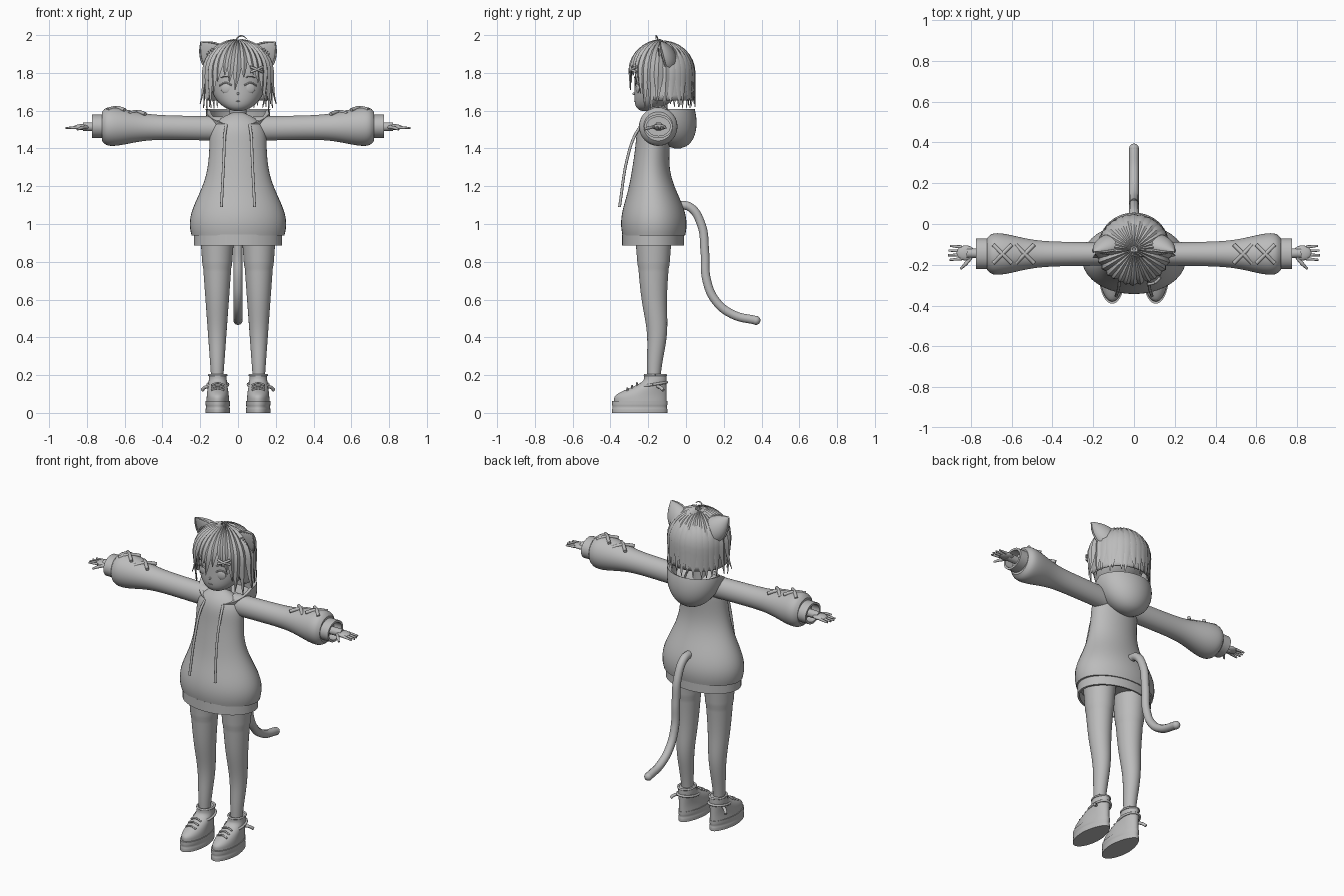
import bpy, bmesh, random
from math import sin, cos, pi, radians, sqrt, exp
from mathutils import Vector

random.seed(4)
cube = bpy.data.objects.get("Cube")
if cube:
    bpy.data.objects.remove(cube)

grey = bpy.data.materials.new("plain_grey")
grey.use_nodes = True
grey.diffuse_color = (.5, .5, .5, 1)
grey.node_tree.nodes["Principled BSDF"].inputs["Base Color"].default_value = grey.diffuse_color


def mix(a, b, t):
    return a + (b - a) * t


def bump(value, centre, width):
    return exp(-((value - centre) / width) ** 2)


def smooth(t):
    t = min(1, max(0, t))
    return t * t * (3 - 2 * t)


def finish(ob):
    if not ob.data.materials:
        ob.data.materials.append(grey)
    bpy.ops.object.select_all(action='DESELECT')
    ob.select_set(True)
    bpy.context.view_layer.objects.active = ob
    bpy.ops.object.shade_smooth_by_angle(angle=radians(40))
    return ob


def skin(name, rings, closed=True):
    """Join a list of point rings into one surface, capped when the rings are closed."""
    bm = bmesh.new()
    rows = [[bm.verts.new(p) for p in ring] for ring in rings]
    count = len(rows[0])
    for a, b in zip(rows, rows[1:]):
        for i in range(count if closed else count - 1):
            j = (i + 1) % count
            bm.faces.new((a[i], a[j], b[j], b[i]))
    if closed:
        bm.faces.new(rows[0])
        bm.faces.new(rows[-1])
    bmesh.ops.recalc_face_normals(bm, faces=bm.faces)
    mesh = bpy.data.meshes.new(name)
    bm.to_mesh(mesh)
    bm.free()
    ob = bpy.data.objects.new(name, mesh)
    bpy.context.collection.objects.link(ob)
    return finish(ob)


def loft(name, shape, steps=20, axis='z', side=1, bend=None, sides=40):
    """shape(t) gives position along the axis, two centre offsets and two radii."""
    rings = []
    for k in range(steps + 1):
        w, cu, cv, ru, rv = shape(k / steps)
        ring = []
        for i in range(sides):
            a = 2 * pi * i / sides
            u, v = cu + ru * cos(a), cv + rv * sin(a)
            p = Vector((u, v, w)) if axis == 'z' else Vector((w, u, v))
            p = bend(p) if bend else p
            ring.append((p.x * side, p.y, p.z))
        rings.append(ring)
    return skin(name, rings)


def tube(name, points, radius, side=1, tip=1):
    curve = bpy.data.curves.new(name, 'CURVE')
    curve.dimensions = '3D'
    curve.bevel_depth, curve.bevel_resolution, curve.use_fill_caps = radius, 3, True
    spline = curve.splines.new('BEZIER')
    spline.bezier_points.add(len(points) - 1)
    for b, p in zip(spline.bezier_points, points):
        b.co = (p[0] * side, p[1], p[2])
        b.handle_left_type = b.handle_right_type = 'AUTO'
    spline.bezier_points[-1].radius = tip
    ob = bpy.data.objects.new(name, curve)
    bpy.context.collection.objects.link(ob)
    bpy.ops.object.select_all(action='DESELECT')
    ob.select_set(True)
    bpy.context.view_layer.objects.active = ob
    bpy.ops.object.convert(target='MESH')
    return finish(bpy.context.object)


def ball(name, centre, radii):
    bpy.ops.mesh.primitive_uv_sphere_add(segments=24, ring_count=12, location=centre)
    ob = bpy.context.object
    ob.name, ob.scale = name, radii
    return finish(ob)


# Hoodie body: a bell that closes at the shoulders
def body_shape(t):
    z = mix(.94, 1.59, t)
    bell = bump(z, 1, .2)
    close = 1 - max(0, (z - 1.4) / .2) ** 4
    return z, 0, -.17 - .015 * bump(z, 1.28, .15), (.15 + .105 * bell) * close, (.09 + .083 * bell) * close


# Hem band: outside wall going down, inside wall going back up
def hem_shape(t):
    r = .234 if t < .5 else .22
    return .87 + .075 * abs(1 - 2 * t), 0, -.174, r, r * .7


# Hood: a pouch hanging behind, with an inner lining and a rim that dips at the throat
def hood_shape(t):
    t *= 1.4
    h = min(t, 2 - t)
    r = sqrt(1 - (1 - h) ** 2 + .01) * (1 if t <= 1 else .85)
    return mix(1.4, 1.61, h), 0, mix(-.045, -.1, h), .17 * r, .145 * r


def hood_dip(p):
    p.z -= .6 * max(0, -.1 - p.y) * smooth((p.z - 1.45) / .1)
    return p


loft("hoodie_body", body_shape, 40)
loft("hem_band", hem_shape, 5)
loft("hood", hood_shape, 28, bend=hood_dip)
loft("neck", lambda t: (mix(1.5, 1.66, t), 0, -.14, .045, .042), 4)
tube("tail", [(0, -.04, 1.1), (0, .02, 1.09), (0, .08, 1), (0, .1, .85), (0, .11, .7),
              (0, .16, .59), (0, .25, .52), (0, .37, .49)], .024)
ball("tail_tip", (0, .37, .49), [.024] * 3)


# Head: an egg whose chin leans forward
def head_shape(t):
    a = pi * mix(.02, .98, t)
    return 1.77 - .173 * cos(a), 0, -.135 - .08 * max(0, cos(a)) ** 2, .15 * sin(a), .137 * sin(a)


loft("head", head_shape, 24)
ball("nose", (0, -.276, 1.69), (.006, .008, .007))
tube("mouth", [(-.012, -.27, 1.653), (0, -.272, 1.65), (.012, -.27, 1.653)], .003)


# Limb profiles
def sleeve_shape(t):
    x = mix(.08, .72, t)
    r = (.064 + .04 * bump(x, .69, .16)) * (1 - .25 * t ** 40)
    return x, -.147, mix(1.505, 1.517, t), r - .008 * (1 - t), r


def cuff_shape(t):
    r = .075 if t < .5 else .062
    return .79 - .08 * abs(1 - 2 * t), -.146, 1.517, r, r - .012


def leg_shape(t):
    z = mix(.12, 1, t)
    r = .033 + .048 * max(0, (z - .2) / .66) + .003 * (z > .777)
    return z, .11, -.172 + .018 * bump(z, .42, .15), r, r * 1.08


# Shoe profiles: a platform sole and an upper that narrows to the ankle
def sole_shape(t):
    groove = .003 * bump(t, .5, .1)
    return .062 * t, .107, -.245, .065 - groove, .146 - groove


def shoe_shape(t):
    z = mix(.05, .2, t)
    front = mix(-.38, -.222, smooth((z - .08) / .1))
    return z, .107, (front - .102) / 2, mix(.062, .05, t), (-.102 - front) / 2


def toe_taper(p):
    p.x = .107 + (p.x - .107) * (1 - max(0, p.y + .25))
    return p


# Cat ear, grown along a slanted axis with a flattened front
ear_base = Vector((.112, -.105, 1.872))
ear_turn = Vector((0, 0, 1)).rotation_difference(Vector((.85, -.3, .92))).to_matrix()


def ear_place(p):
    if p.y < 0:
        p.y *= .35
    return ear_base + ear_turn @ p


def ear_shape(t):
    h = mix(-.03, .13, t)
    r = .075 * (1 - max(0, h / .132) ** 2)
    return h, 0, 0, r, r * .75


for side, word in ((1, "left_"), (-1, "right_")):
    # Arm: sleeve, cuff, stitched crosses, hand
    loft(word + "sleeve", sleeve_shape, 48, 'x', side)
    loft(word + "cuff", cuff_shape, 5, 'x', side)
    for x in (.535, .645):
        z = sleeve_shape((x - .08) / .64)[4] + 1.515
        for d in (.045, -.045):
            tube(word + "sleeve_cross", [(x + k * .045, -.147 + k * d, z - .012 * abs(k)) for k in (-1, 0, 1)],
                 .01, side)
    tube(word + "wrist", [(.72, -.145, 1.515), (.82, -.143, 1.515)], .024, side)
    ball(word + "palm", (side * .825, -.142, 1.513), (.045, .037, .016))
    for k in range(4):
        y = -.17 + .019 * k
        reach = .915 - .008 * abs(k - 1.3)
        tube(word + "finger", [(.845, y, 1.512), (reach, y + .004 * k - .006, 1.508)], .0085, side, .6)
    tube(word + "thumb", [(.8, -.165, 1.512), (.825, -.195, 1.51), (.85, -.22, 1.5)], .009, side, .6)

    # Leg and shoe
    loft(word + "leg", leg_shape, 45, side=side)
    loft(word + "sole", sole_shape, 10, side=side, bend=toe_taper)
    loft(word + "shoe", shoe_shape, 16, side=side, bend=toe_taper)
    turn = [i * pi / 6 for i in range(13)]
    tube(word + "ankle_strap", [(.107 + .054 * cos(a), -.175 + .074 * sin(a), .15 + .012 * sin(a)) for a in turn],
         .007, side)
    tube(word + "shoe_collar", [(.107 + .046 * cos(a), -.162 + .056 * sin(a), .2) for a in turn], .006, side)
    tube(word + "strap_end", [(.155, -.15, .14), (.175, -.135, .135), (.19, -.12, .12)], .009, side)
    for k in range(3):
        y, z = -.26 - .025 * k, .158 - .014 * k
        tube(word + "lace", [(.107 + d * .034, y, z - .01 * abs(d)) for d in (-1, 0, 1)], .005, side)

    # Drawstring hanging clear of the chest
    tube(word + "drawstring", [(.062, -.235, 1.525), (.07, -.27, 1.47), (.075, -.31, 1.35), (.088, -.352, 1.09)],
         .0075, side)

    # Ear with tufts
    loft(word + "ear", ear_shape, 14, side=side, bend=ear_place)
    for u in (-.045, -.02, .005, .03):
        tube(word + "ear_fur", [ear_base + ear_turn @ Vector((u * (1 - h * 7), -.026, h)) for h in (-.01, .03, .07)],
             .01, side, .1)
    for d in (1, -1):
        tube(word + "ear_rim", [ear_base + ear_turn @ Vector((d * ear_shape(t)[3], -.006, mix(-.03, .13, t)))
                                for t in (.2, .5, .75, 1)], .005, side, .4)

    # Eye, lash and brow
    ball(word + "eye", (side * .065, -.256, 1.718), (.027, .008, .026)).rotation_euler.z = side * .28
    tube(word + "lash", [(.034, -.269, 1.735), (.065, -.262, 1.748), (.098, -.243, 1.732)], .004, side)
    tube(word + "brow", [(.04, -.272, 1.775), (.065, -.266, 1.782), (.09, -.252, 1.775)], .003, side)


# Hair follows a dome that drops straight below its widest level
def hair_point(azimuth, s, z_end, lift):
    arc = .26
    d = s * (arc + 1.8 - z_end)
    a = min(d / arc, 1) * pi / 2
    reach = lift * sin(a)
    return ((.174 * sin(a) + reach) * sin(azimuth), -.125 - (.168 * sin(a) + reach) * cos(azimuth),
            1.8 + (.165 + lift) * cos(a) - max(0, d - arc))


def strand(name, degrees, z_end, lift=.012, flare=0):
    rings = []
    twist = random.uniform(-6, 6)
    for k in range(13):
        s = mix(.04, 1, k / 12)
        taper = min(1, max(.03, (1 - s) / .4)) ** .8
        a, half = radians(degrees + twist * s ** 3), radians(9) * taper
        out = flare * s ** 5
        rings.append([hair_point(a + d * half, s, z_end, out + r)
                      for d, r in ((-1, 0), (0, lift * taper), (1, 0), (0, -.004))])
    skin(name, rings)


columns = []
for i in range(49):
    azimuth = 2 * pi * i / 48
    low = mix(1.86, 1.655, min(1, max(0, (.75 - cos(azimuth)) / .4)))
    columns.append([hair_point(azimuth, mix(.02, 1, k / 14), low, -.004) for k in range(15)])
cap = skin("hair_cap", columns, closed=False)
cap.modifiers.new("thickness", 'SOLIDIFY').thickness = .008

fringe_ends = (1.69, 1.755, 1.785, 1.75, 1.71, 1.775, 1.79, 1.75, 1.69)
for i, z in enumerate(fringe_ends):
    strand("fringe_lock", -44 + 11 * i, z, .014, .004)
for side in (1, -1):
    strand("side_lock", side * 57, 1.615, .014, -.01)
    strand("side_lock", side * 69, 1.59, .014)
    strand("side_flick", side * 84, 1.635, .016, .032)
    strand("side_flick", side * 97, 1.615, .012, .01)
for i in range(13):
    strand("back_lock", 108 + 12 * i, random.uniform(1.61, 1.64), .007, random.uniform(-.006, .008))
tube("hair_curl", [(0, -.14, 1.955), (-.006, -.15, 1.98), (.018, -.158, 1.996), (.05, -.16, 1.978)], .004, tip=.2)

# Hair clip: two crossed bars
for d in (.014, -.014):
    tube("hair_clip", [(.065, -.296, 1.818 + d), (.1, -.288, 1.818), (.13, -.262, 1.818 - d)], .007)
